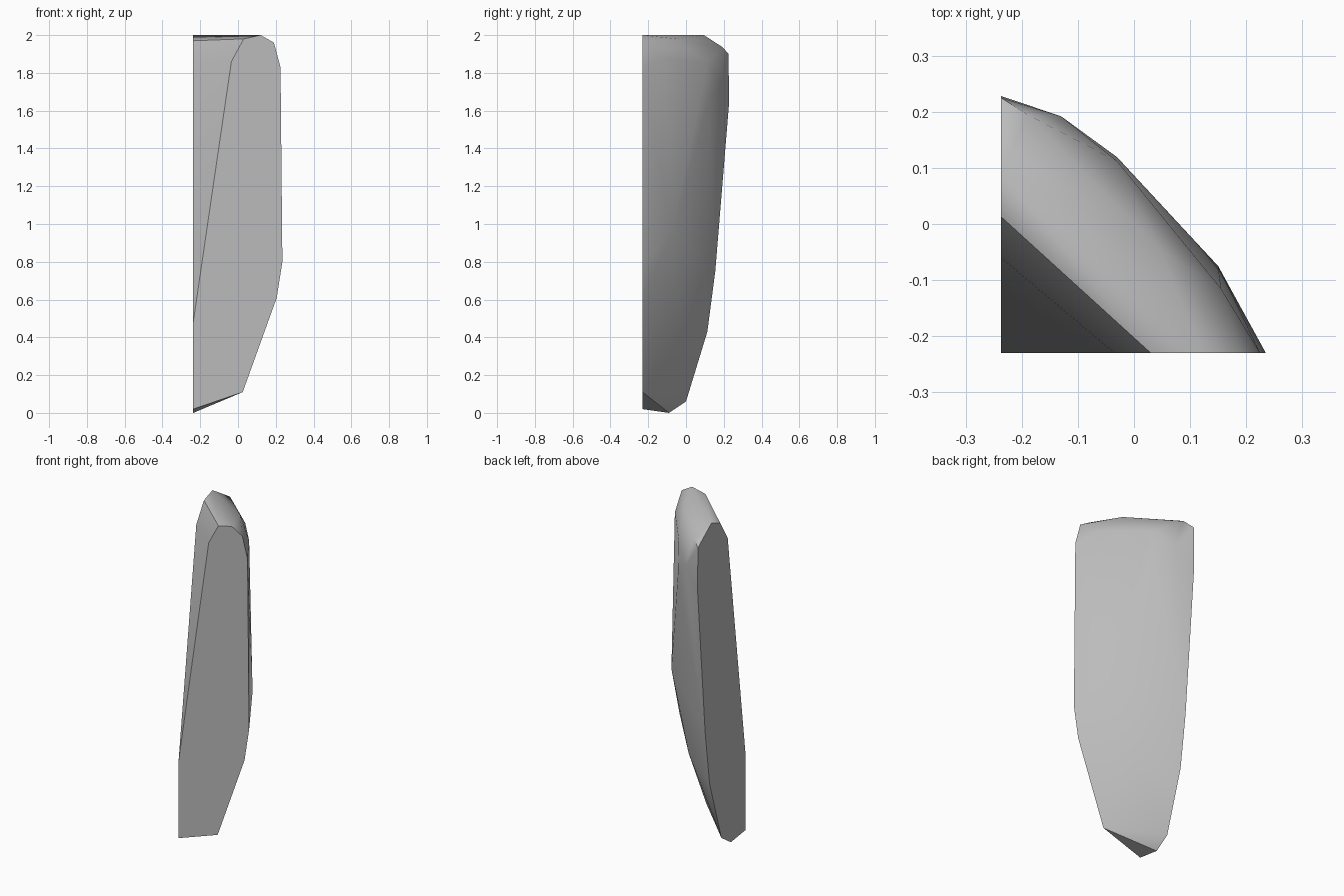
import bpy
import bmesh

cube = bpy.data.objects.get("Cube")
if cube:
    bpy.data.objects.remove(cube, do_unlink=True)

SIDE, FRONT = -0.237, -0.23   # the two flat cut planes

# Flat front cut: (x, z) outline
front_outline = [(SIDE, 0.02), (0.025, 0.11), (0.205, 0.61), (0.235, 0.8),
                 (0.225, 1.83), (0.19, 1.96), (0.12, 2.0), (0.03, 1.98),
                 (-0.035, 1.86), (SIDE, 0.48)]

# Flat side cut: (y, z) outline
side_outline = [(-0.09, 0.0), (0.0, 0.06), (0.113, 0.43), (0.155, 0.75),
                (0.228, 1.64), (0.225, 1.9), (0.095, 2.0), (0.013, 1.97),
                (-0.06, 1.85)]

# Bulging outer surface and top shoulder
outer_points = [(-0.19, 0.195, 1.935), (-0.13, 0.192, 1.75),
                (-0.03, 0.119, 1.65), (-0.03, 0.112, 1.85),
                (0.15, -0.075, 0.95), (0.155, -0.115, 1.88),
                (0.045, -0.045, 1.98), (0.0, -0.025, 0.5)]

points = [(x, FRONT, z) for x, z in front_outline]
points += [(SIDE, y, z) for y, z in side_outline]
points += outer_points

# Wrap the outlines into one chipped stone shard
bm = bmesh.new()
for p in points:
    bm.verts.new(p)
hull = bmesh.ops.convex_hull(bm, input=bm.verts[:])
spare = {g for g in hull["geom_interior"] + hull["geom_unused"]
         if isinstance(g, bmesh.types.BMVert)}
bmesh.ops.delete(bm, geom=list(spare), context="VERTS")
bmesh.ops.dissolve_limit(bm, angle_limit=0.01, verts=bm.verts[:], edges=bm.edges[:])
bmesh.ops.recalc_face_normals(bm, faces=bm.faces[:])
mesh = bpy.data.meshes.new("stone_shard")
bm.to_mesh(mesh)
bm.free()

shard = bpy.data.objects.new("stone_shard", mesh)
bpy.context.collection.objects.link(shard)

# Plain grey stone
grey = bpy.data.materials.new("grey_stone")
grey.use_nodes = True
colour = (0.5, 0.5, 0.5, 1.0)
grey.diffuse_color = colour
grey.node_tree.nodes["Principled BSDF"].inputs["Base Color"].default_value = colour
mesh.materials.append(grey)

# Soft outer surface, crisp cut edges
bpy.ops.object.select_all(action="DESELECT")
shard.select_set(True)
bpy.context.view_layer.objects.active = shard
bpy.ops.object.shade_smooth_by_angle(angle=0.6)
